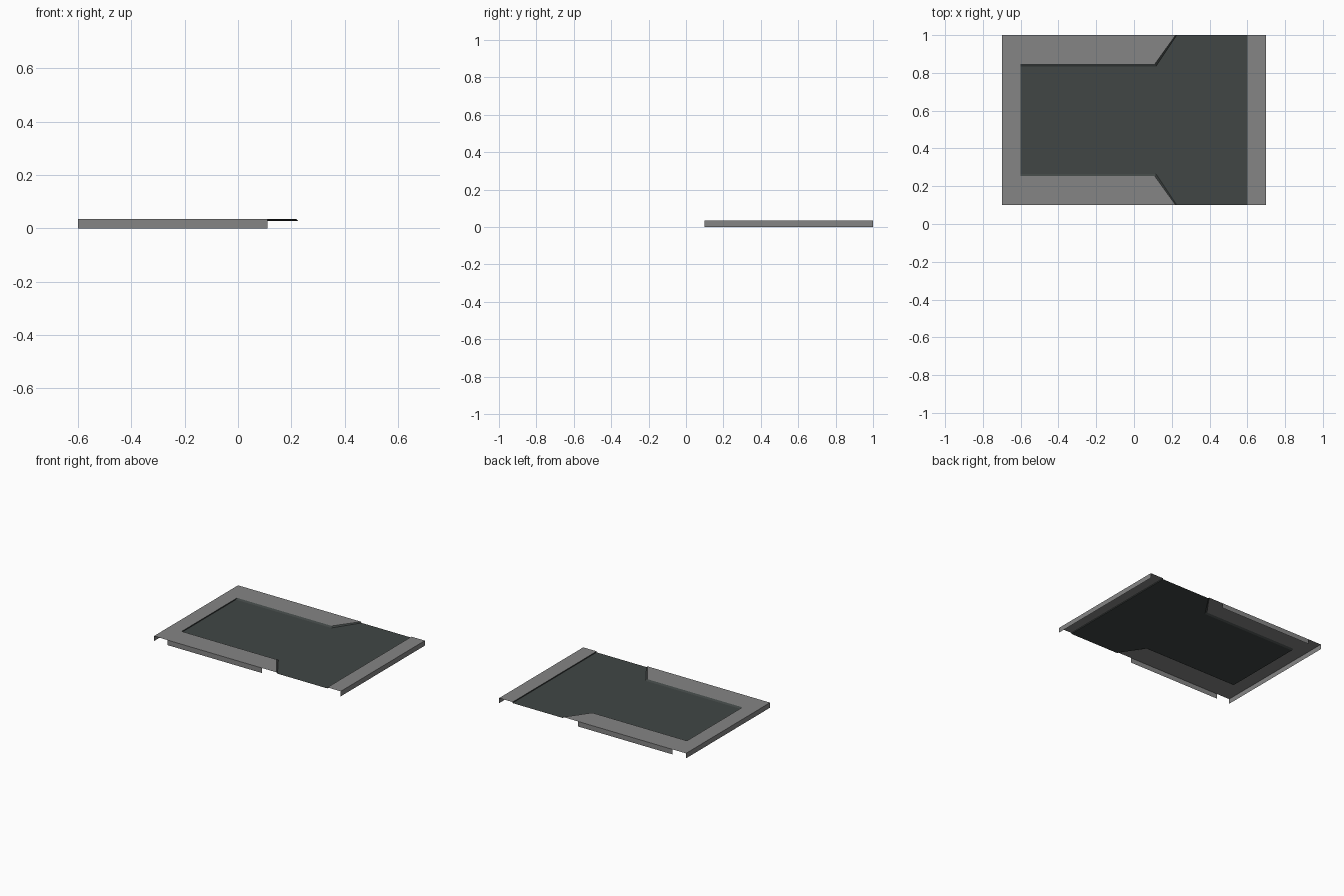
import bpy, bmesh

if "Cube" in bpy.data.objects:
    bpy.data.objects.remove(bpy.data.objects["Cube"])

TOP, FLOOR = 0.034, 0.027      # height of the rim and of the sunken panel
MID, HALF = 0.55, 0.45         # centre line and half width in y
X_END, X_IN = 0.70, 0.60       # outer ends and recess ends
NECK, FLARE = 0.11, 0.22       # start and end of the diagonal
OUT, INN = 0.297, 0.284        # half width of the narrow recess, top and bottom


def material(name, rgb):
    m = bpy.data.materials.new(name)
    m.diffuse_color = (*rgb, 1)
    m.use_nodes = True
    m.node_tree.nodes["Principled BSDF"].inputs["Base Color"].default_value = m.diffuse_color
    return m


grey = material("mid grey", (0.235, 0.235, 0.235))
dark = material("dark slate", (0.052, 0.061, 0.059))


def sheet(name, polygons, mat):
    """Thin sheet part from polygons given relative to the centre line."""
    bm = bmesh.new()
    for poly in polygons:
        bm.faces.new([bm.verts.new((x, MID + y, z)) for x, y, z in poly])
    bmesh.ops.remove_doubles(bm, verts=bm.verts, dist=1e-5)
    me = bpy.data.meshes.new(name)
    bm.to_mesh(me)
    bm.free()
    me.materials.append(mat)
    ob = bpy.data.objects.new(name, me)
    bpy.context.collection.objects.link(ob)
    return ob


def flat(points, z):
    return [(x, y, z) for x, y in points]


def upright(x0, y0, x1, y1):
    return [(x0, y0, 0), (x1, y1, 0), (x1, y1, TOP), (x0, y0, TOP)]


def both_sides(poly):
    """The polygon and its mirror image across the centre line."""
    return [poly, [(x, -y, z) for x, y, z in reversed(poly)]]


# End strips and their skirts
for name, s in (("left", -1), ("right", 1)):
    a, b = sorted((s * X_IN, s * X_END))
    sheet(name + "_end_strip",
          [flat([(a, -HALF), (b, -HALF), (b, HALF), (a, HALF)], TOP)], grey)
    sheet(name + "_end_skirt",
          [upright(s * X_END, -s * HALF, s * X_END, s * HALF)], grey)

# Side rails with the slanted end
rail = flat([(-X_IN, -HALF), (FLARE, -HALF), (NECK, -OUT), (-X_IN, -OUT)], TOP)
sheet("side_rails", both_sides(rail), grey)

# Side skirts under the straight part of the rails
sheet("side_skirts", both_sides(upright(-X_IN, -HALF, NECK, -HALF)), grey)

# Sunken panel, widening to the full width
half = [(-X_IN, -INN), (NECK + 0.006, -INN), (FLARE + 0.006, -HALF), (X_IN, -HALF)]
panel = half + [(x, -y) for x, y in reversed(half)]
sheet("sunken_panel", [flat(panel, FLOOR)], dark)

# Sloped walls between rim and panel
rim = [(-X_IN, -OUT), (NECK, -OUT), (FLARE, -HALF)]
walls = []
for i in range(2):
    (a, b), (c, d) = rim[i], rim[i + 1]
    (e, f), (g, h) = half[i], half[i + 1]
    walls += both_sides([(a, b, TOP), (e, f, FLOOR), (g, h, FLOOR), (c, d, TOP)])
walls.append([(-X_IN, -INN, FLOOR), (-X_IN, INN, FLOOR), (-X_IN, OUT, TOP), (-X_IN, -OUT, TOP)])
walls.append([(X_IN, HALF, FLOOR), (X_IN, -HALF, FLOOR), (X_IN, -HALF, TOP), (X_IN, HALF, TOP)])
sheet("recess_walls", walls, dark)
